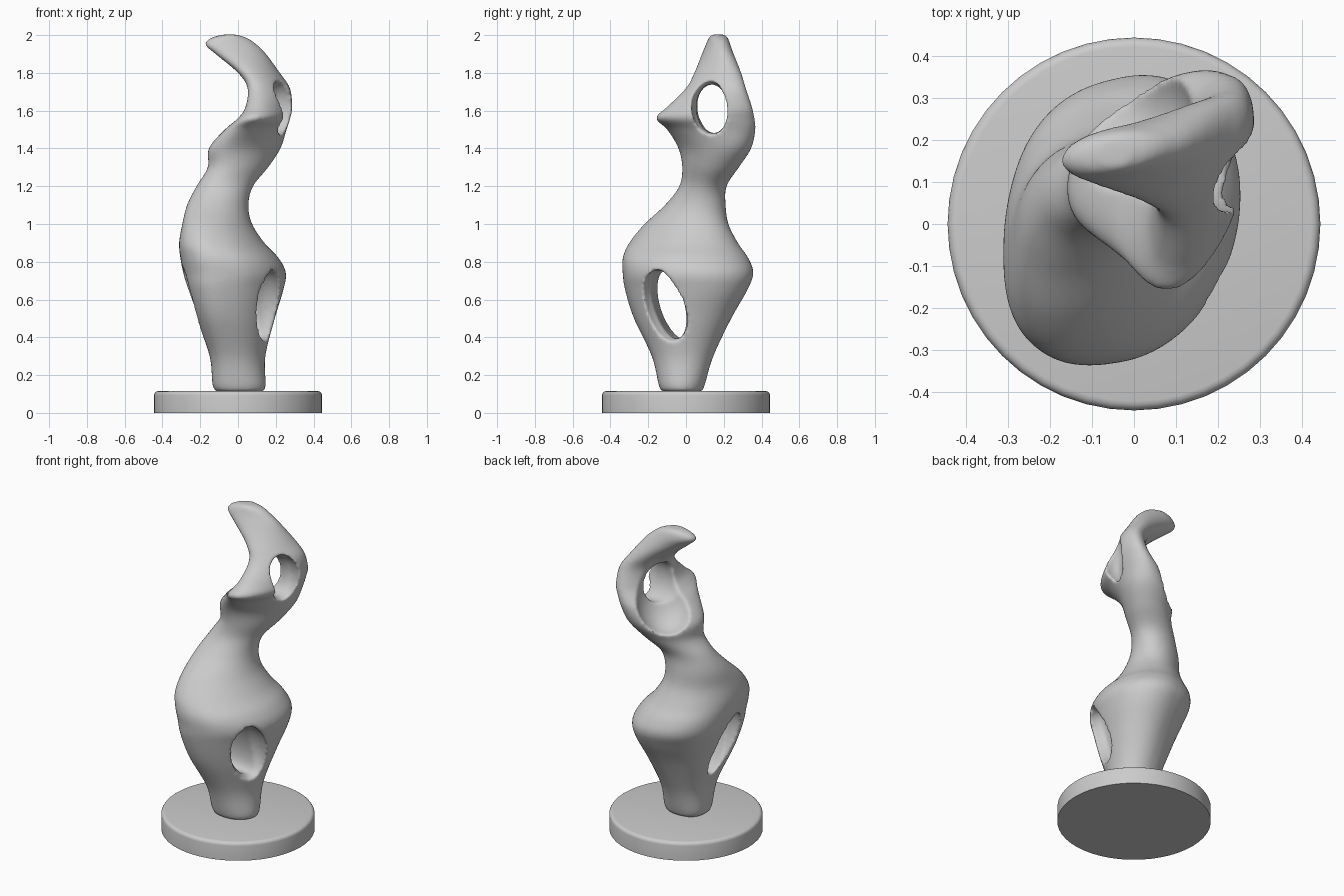
import bpy, bmesh
from math import cos, sin, tau, sqrt, radians, copysign
from mathutils import Matrix

default_cube = bpy.data.objects.get("Cube")
if default_cube:
    bpy.data.objects.remove(default_cube)

stone = bpy.data.materials.new("grey_stone")
stone.use_nodes = True
stone.diffuse_color = (0.6, 0.6, 0.6, 1)
stone.node_tree.nodes["Principled BSDF"].inputs["Base Color"].default_value = stone.diffuse_color


def add_object(name, bm):
    bmesh.ops.recalc_face_normals(bm, faces=bm.faces[:])
    mesh = bpy.data.meshes.new(name)
    bm.to_mesh(mesh)
    bm.free()
    mesh.materials.append(stone)
    obj = bpy.data.objects.new(name, mesh)
    bpy.context.collection.objects.link(obj)
    return obj


def smooth(obj, degrees):
    bpy.ops.object.select_all(action="DESELECT")
    obj.select_set(True)
    bpy.context.view_layer.objects.active = obj
    bpy.ops.object.shade_smooth_by_angle(angle=radians(degrees))


def catmull(p, q, r, s, t):
    return [0.5 * (2 * b + (c - a) * t + (2 * a - 5 * b + 4 * c - d) * t * t
                   + (3 * b - a - 3 * c + d) * t ** 3) for a, b, c, d in zip(p, q, r, s)]


def oval_point(angle, z):
    """Unit oval, squarer on the right flank of the lower body."""
    c, s = cos(angle), sin(angle)
    if c < 0:
        power = 1 - 0.22 * min(max((1.3 - z) / 0.5, 0), 1)
        c, s = -abs(c) ** power, copysign(abs(s) ** power, s)
    return c, s


def loft(name, rows, steps=6, sides=64):
    """Skin skewed ovals given as height, x range, y range and skew."""
    bm = bmesh.new()
    sections = []
    for i in range(len(rows) - 1):
        four = [rows[min(max(i + k, 0), len(rows) - 1)] for k in (-1, 0, 1, 2)]
        sections += [catmull(*four, j / steps) for j in range(steps)]
    sections.append(rows[-1])
    rings = []
    for z, left, right, front, back, skew in sections:
        ring = []
        for k in range(sides):
            c, s = oval_point(tau * k / sides, z)
            x = (left + right) / 2 + (right - left) / 2 * c
            y = (front + back) / 2 + (back - front) / 2 * (s * sqrt(1 - skew * skew) + c * skew)
            ring.append(bm.verts.new((x, y, z)))
        rings.append(ring)
    for low, high in zip(rings, rings[1:]):
        for k in range(sides):
            n = (k + 1) % sides
            bm.faces.new((low[k], low[n], high[n], high[k]))
    bm.faces.new(rings[0][::-1])
    bm.faces.new(rings[-1])
    return add_object(name, bm)


def tunnel(name, centre, half_width, half_height, tilt, yaw):
    """Oval cutter running from side to side."""
    bm = bmesh.new()
    placing = (Matrix.Translation(centre)
               @ Matrix.Rotation(radians(yaw), 4, "Z")
               @ Matrix.Rotation(radians(tilt), 4, "X")
               @ Matrix.Diagonal((0.9, half_width, half_height, 1))
               @ Matrix.Rotation(radians(90), 4, "Y"))
    bmesh.ops.create_cone(bm, cap_ends=True, segments=48, radius1=1, radius2=1,
                          depth=1, matrix=placing)
    return add_object(name, bm)


def hollow(name, centre, radius, height, tilt):
    """Egg-shaped cutter."""
    bm = bmesh.new()
    placing = (Matrix.Translation(centre) @ Matrix.Rotation(radians(tilt), 4, "X")
               @ Matrix.Diagonal((radius, radius, height, 1)))
    bmesh.ops.create_uvsphere(bm, u_segments=48, v_segments=24, radius=1, matrix=placing)
    return add_object(name, bm)


# Round plinth with a softened top rim
bm = bmesh.new()
bmesh.ops.create_cone(bm, cap_ends=True, segments=48, radius1=0.445, radius2=0.445,
                      depth=0.115, matrix=Matrix.Translation((0, 0, 0.0575)))
rim = [e for e in bm.edges if all(v.co.z > 0.1 for v in e.verts)]
bmesh.ops.bevel(bm, geom=rim, offset=0.022, segments=4, profile=0.5, affect="EDGES")
smooth(add_object("plinth", bm), 40)

# Twisting figure: foot, belly, waist, chest and curled crest
figure = loft("figure", [
    (.114, -.115, .135, -.13, .085, 0),
    (.15, -.135, .147, -.145, .1, 0),
    (.3, -.15, .145, -.18, .145, .1),
    (.5, -.22, .195, -.27, .24, .2),
    (.65, -.267, .24, -.315, .325, .2),
    (.74, -.29, .254, -.33, .357, .15),
    (.82, -.305, .215, -.33, .33, .15),
    (.9, -.312, .14, -.295, .275, .22),
    (1, -.295, .075, -.215, .225, .28),
    (1.1, -.27, .055, -.11, .21, .25),
    (1.2, -.22, .08, -.035, .215, .2),
    (1.3, -.16, .16, -.02, .28, .3),
    (1.4, -.155, .225, -.04, .345, .38),
    (1.5, -.07, .257, -.1, .368, .43),
    (1.56, 0, .277, -.16, .363, .45),
    (1.62, .04, .287, -.1, .35, .52),
    (1.72, .05, .275, 0, .317, .55),
    (1.8, 0, .222, .043, .293, .5),
    (1.9, -.12, .15, .084, .253, .4),
    (1.95, -.175, .1, .105, .235, .3),
    (1.985, -.145, .05, .12, .222, .2),
    (2.003, -.08, -.01, .135, .205, 0)])

# Openings through belly and head, flared mouths, and the dished back of the head
cutters = [
    tunnel("belly_cutter", (0, -.08, .575), .08, .19, 17, -8),
    hollow("right_mouth_cutter", (.15, -.108, .57), .112, .195, 16),
    hollow("left_mouth_cutter", (-.25, -.07, .6), .1, .19, 12),
    tunnel("head_cutter", (.15, .14, 1.61), .086, .13, 5, -4),
    hollow("head_mouth_cutter", (.22, .13, 1.615), .1, .14, 5),
    hollow("dish_cutter", (-.055, .265, 1.6), .192, .25, 0)]
for cutter in cutters:
    cutter.hide_render = True
    cut = figure.modifiers.new(cutter.name, "BOOLEAN")
    cut.operation = "DIFFERENCE"
    cut.solver = "EXACT"
    cut.object = cutter

# Melt the cut edges into one flowing surface
remesh = figure.modifiers.new("remesh", "REMESH")
remesh.mode = "VOXEL"
remesh.voxel_size = 0.01
soften = figure.modifiers.new("soften", "SMOOTH")
soften.factor = 0.5
soften.iterations = 10

# Bake the result and drop the cutters
bpy.context.view_layer.update()
graph = bpy.context.evaluated_depsgraph_get()
baked = bpy.data.meshes.new_from_object(figure.evaluated_get(graph))
figure.modifiers.clear()
figure.data = baked
baked.materials.clear()
baked.materials.append(stone)
for cutter in cutters:
    bpy.data.objects.remove(cutter)
smooth(figure, 60)
